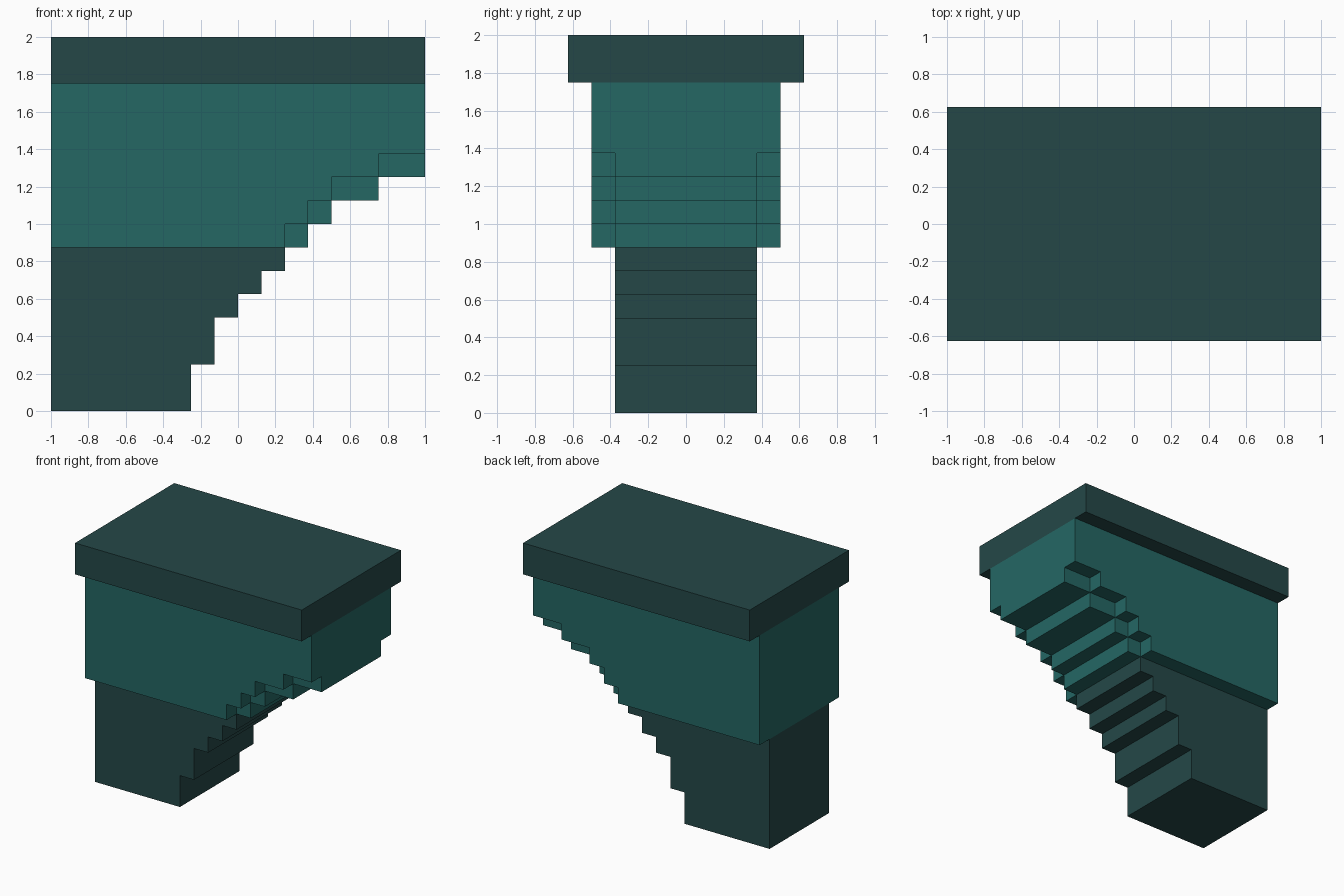
import bpy
import bmesh

if "Cube" in bpy.data.objects:
    bpy.data.objects.remove(bpy.data.objects["Cube"])


def material(name, color):
    m = bpy.data.materials.new(name)
    m.diffuse_color = (*color, 1.0)
    m.use_nodes = True
    m.node_tree.nodes["Principled BSDF"].inputs["Base Color"].default_value = m.diffuse_color
    return m


DARK = material("dark slate green", (0.0178, 0.0640, 0.0640))
TEAL = material("teal", (0.0178, 0.1350, 0.1270))


def extrude_profile(name, profile, half_width, mat):
    """Extrude an (x, z) profile symmetrically along y."""
    bm = bmesh.new()
    face = bm.faces.new([bm.verts.new((x, -half_width, z)) for x, z in profile])
    new = bmesh.ops.extrude_face_region(bm, geom=[face])["geom"]
    verts = [v for v in new if isinstance(v, bmesh.types.BMVert)]
    bmesh.ops.translate(bm, verts=verts, vec=(0, 2 * half_width, 0))
    bmesh.ops.recalc_face_normals(bm, faces=bm.faces)
    mesh = bpy.data.meshes.new(name)
    bm.to_mesh(mesh)
    bm.free()
    mesh.materials.append(mat)
    obj = bpy.data.objects.new(name, mesh)
    bpy.context.collection.objects.link(obj)
    return obj


def stepped(steps, top):
    """Profile flush at x = -1, with right-hand steps given as (x, bottom z)."""
    points = [(-1, steps[0][1])]
    for i, (x, z) in enumerate(steps):
        z_next = steps[i + 1][1] if i + 1 < len(steps) else top
        points += [(x, z), (x, z_next)]
    return points + [(-1, top)]


# Narrow stepped post
post_steps = [(-0.25, 0), (-0.125, 0.25), (0, 0.5), (0.125, 0.625), (0.25, 0.75)]
extrude_profile("post", stepped(post_steps, 0.875), 0.375, DARK)

# Wide stepped bracket arm
arm_steps = [(0.25, 0.875), (0.375, 1.0), (0.5, 1.125), (0.75, 1.25), (1.0, 1.375)]
extrude_profile("bracket_arm", stepped(arm_steps, 1.75), 0.5, TEAL)

# Narrower blocks tucked under each step of the arm
for i, ((x0, z0), (x1, z1)) in enumerate(zip(arm_steps, arm_steps[1:])):
    extrude_profile(f"step_block_{i + 1}",
                    [(x0, z0), (x1, z0), (x1, z1), (x0, z1)], 0.375, TEAL)

# Top slab
extrude_profile("top_slab", [(-1, 1.75), (1, 1.75), (1, 2), (-1, 2)], 0.625, DARK)
